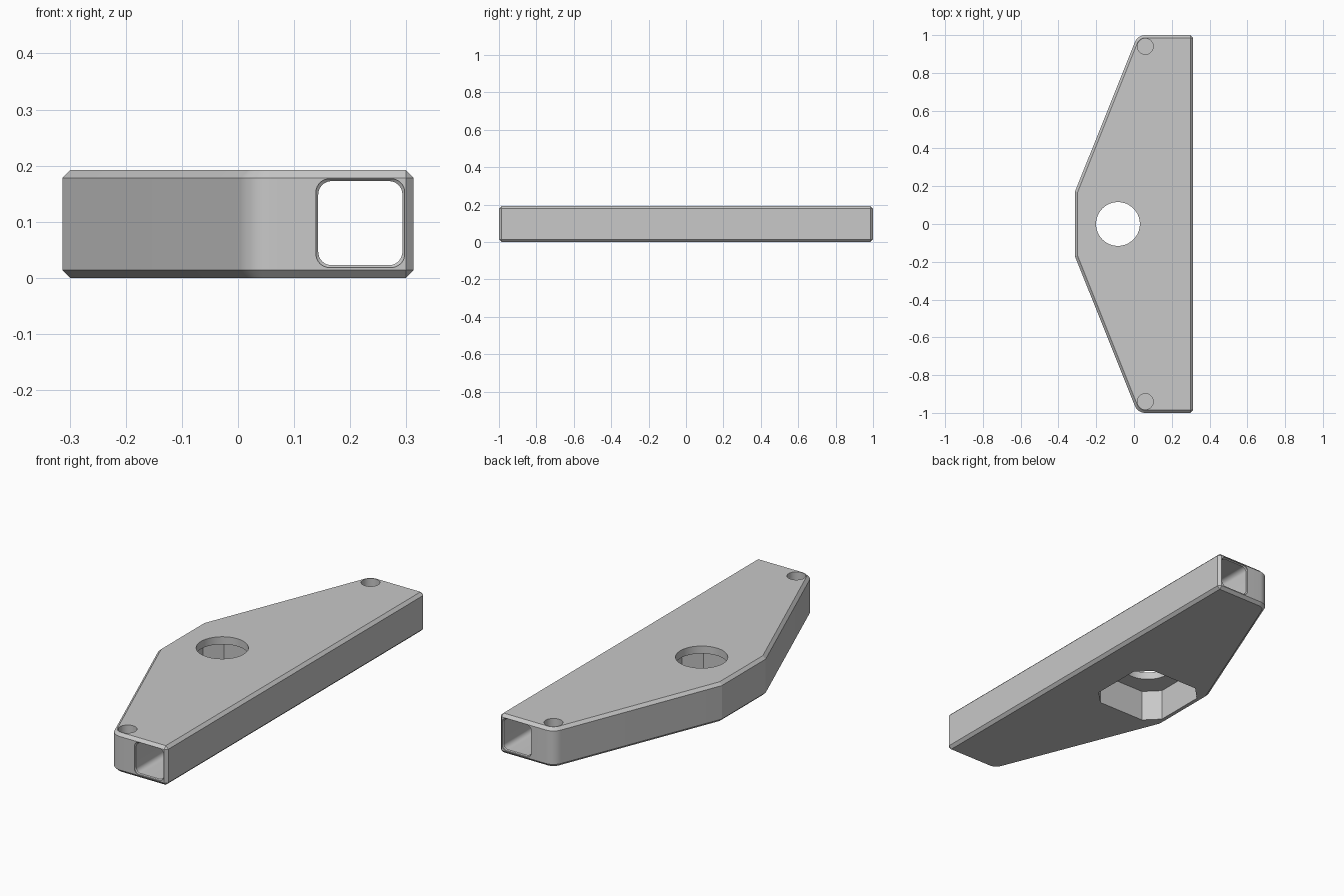
import bpy
import bmesh
from math import sin, cos, radians, pi

cube = bpy.data.objects.get("Cube")
if cube:
    bpy.data.objects.remove(cube, do_unlink=True)

HEIGHT = 0.192
PIN = (0.06, 0.94)        # centre of the rounded tip and its pin hole
HUB_X = -0.085            # centre of the large hole and pocket

gray = bpy.data.materials.new("light_gray")
gray.use_nodes = True
gray.diffuse_color = (0.58, 0.58, 0.58, 1)
gray.node_tree.nodes["Principled BSDF"].inputs["Base Color"].default_value = (0.58, 0.58, 0.58, 1)


def loft(name, rings):
    """Closed solid through a series of equal-length rings of points."""
    bm = bmesh.new()
    loops = [[bm.verts.new(p) for p in ring] for ring in rings]
    n = len(loops[0])
    for a, b in zip(loops, loops[1:]):
        for i in range(n):
            j = (i + 1) % n
            bm.faces.new((a[i], a[j], b[j], b[i]))
    bm.faces.new(loops[0])
    bm.faces.new(loops[-1])
    bmesh.ops.recalc_face_normals(bm, faces=bm.faces)
    mesh = bpy.data.meshes.new(name)
    bm.to_mesh(mesh)
    bm.free()
    mesh.materials.append(gray)
    obj = bpy.data.objects.new(name, mesh)
    bpy.context.collection.objects.link(obj)
    return obj


def prism(name, outline, z0, z1):
    return loft(name, [[(x, y, z) for x, y in outline] for z in (z0, z1)])


def arc(cx, cy, r, start, end, steps):
    angles = [radians(start + (end - start) * i / steps) for i in range(steps + 1)]
    return [(cx + r * cos(a), cy + r * sin(a)) for a in angles]


def circle(cx, cy, r, steps):
    return arc(cx, cy, r, 0, 360, steps)[:-1]


def rounded_square(cx, cy, half, r):
    points = []
    for k, (sx, sy) in enumerate([(1, 1), (-1, 1), (-1, -1), (1, -1)]):
        points += arc(cx + sx * (half - r), cy + sy * (half - r), r, 90 * k, 90 * k + 90, 8)
    return points


# Body outline: straight back edge, tapered front edge, rounded tips
upper = [(0.313, 1.0)] + arc(*PIN, 0.06, 90, 158.2, 9) + [(-0.313, 0.17)]
outline = upper + [(x, -y) for x, y in reversed(upper)]
body = prism("bracket_body", outline, 0, HEIGHT)
bevel = body.modifiers.new("chamfer", "BEVEL")
bevel.width = 0.014
bevel.segments = 1
bevel.limit_method = "ANGLE"
bevel.angle_limit = radians(30)
bevel.use_clamp_overlap = False

# Square channel along the whole length, slightly flared at both mouths
sections = [(-1.02, 0.079), (-0.996, 0.079), (-0.992, 0.075),
            (0.992, 0.075), (0.996, 0.079), (1.02, 0.079)]
channel = loft("channel_cutter", [
    [(x, y, z) for x, z in rounded_square(0.218, 0.0975, half, 0.024)]
    for y, half in sections])

# Large through hole and the chamfered pocket beneath it
hub_hole = prism("hub_hole_cutter", circle(HUB_X, 0, 0.116, 64), 0.1, 0.3)
a, b = 0.195, 0.128
octagon = [(a, b), (b, a), (-b, a), (-a, b), (-a, -b), (-b, -a), (b, -a), (a, -b)]
pocket = prism("pocket_cutter", [(HUB_X + x, y) for x, y in octagon], -0.1, 0.155)

# Blind pin holes in the tips
pins = [prism("pin_hole_cutter", circle(PIN[0], s * PIN[1], 0.042, 40), 0.13, 0.3)
        for s in (1, -1)]

cutters = [channel, pocket, hub_hole] + pins
for cutter in cutters:
    cutter.hide_render = True
    cut = body.modifiers.new(cutter.name, "BOOLEAN")
    cut.operation = "DIFFERENCE"
    cut.solver = "EXACT"
    cut.object = cutter

# Bake the cuts and drop the cutters
graph = bpy.context.evaluated_depsgraph_get()
baked = bpy.data.meshes.new_from_object(body.evaluated_get(graph))
body.modifiers.clear()
body.data = baked
for cutter in cutters:
    bpy.data.objects.remove(cutter, do_unlink=True)

bpy.ops.object.select_all(action="DESELECT")
body.select_set(True)
bpy.context.view_layer.objects.active = body
bpy.ops.object.shade_smooth_by_angle(angle=radians(15))
